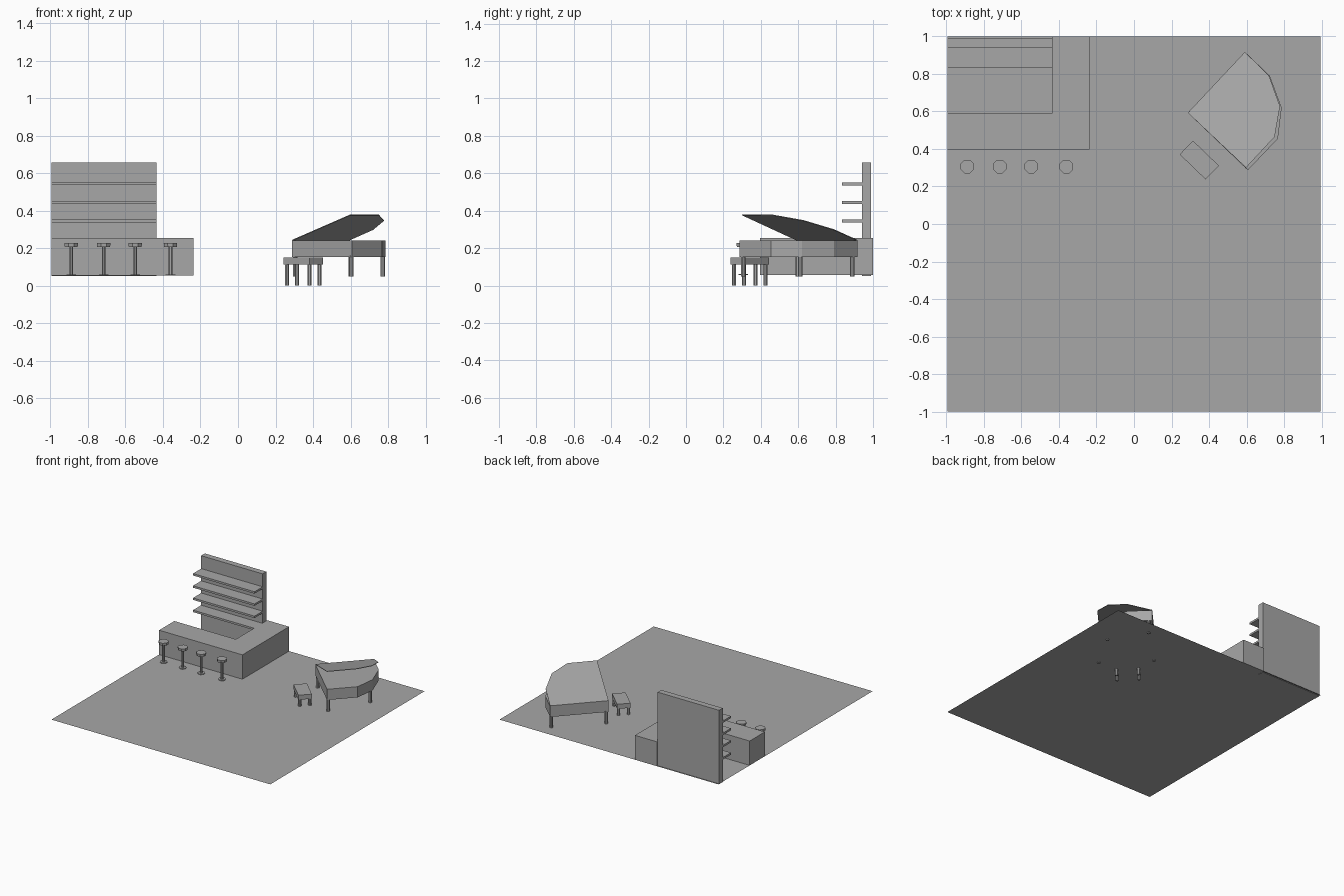
import bpy, bmesh, math
from mathutils import Matrix, Vector

if "Cube" in bpy.data.objects:
    bpy.data.objects.remove(bpy.data.objects["Cube"], do_unlink=True)

FLOOR = 0.055
grey = bpy.data.materials.new("plain_grey")
grey.use_nodes = True
grey.diffuse_color = (0.39, 0.39, 0.39, 1)
grey.node_tree.nodes["Principled BSDF"].inputs["Base Color"].default_value = grey.diffuse_color


def finish(name, bm):
    mesh = bpy.data.meshes.new(name)
    bm.to_mesh(mesh)
    bm.free()
    mesh.materials.append(grey)
    obj = bpy.data.objects.new(name, mesh)
    bpy.context.collection.objects.link(obj)
    return obj


def prism(name, outline, z0, z1):
    """Extrude a plan outline straight up."""
    bm = bmesh.new()
    face = bm.faces.new([bm.verts.new((x, y, z0)) for x, y in outline])
    top = bmesh.ops.extrude_face_region(bm, geom=[face])["geom"]
    verts = [v for v in top if isinstance(v, bmesh.types.BMVert)]
    bmesh.ops.translate(bm, verts=verts, vec=(0, 0, z1 - z0))
    bmesh.ops.recalc_face_normals(bm, faces=bm.faces)
    return finish(name, bm)


def box(name, x0, x1, y0, y1, z0, z1):
    return prism(name, [(x0, y0), (x1, y0), (x1, y1), (x0, y1)], z0, z1)


def post(name, x, y, z0, z1, r_low, r_top=None, sides=8):
    """Upright faceted cylinder or taper."""
    bm = bmesh.new()
    place = Matrix.Translation((x, y, (z0 + z1) / 2)) @ Matrix.Rotation(math.pi / sides, 4, "Z")
    bmesh.ops.create_cone(bm, cap_ends=True, segments=sides, radius1=r_low,
                          radius2=r_top or r_low, depth=z1 - z0, matrix=place)
    return finish(name, bm)


# Floor: a single sheet
bm = bmesh.new()
bmesh.ops.create_grid(bm, x_segments=1, y_segments=1, size=1,
                      matrix=Matrix.Translation((0, 0, FLOOR)) @ Matrix.Diagonal((0.993, 1, 1, 1)))
finish("floor", bm)

# Bar: L-shaped counter, back wall and shelves
LEFT, INNER, OUTER = -0.993, -0.435, -0.237
prism("bar_counter", [(LEFT, 0.396), (OUTER, 0.396), (OUTER, 1), (INNER, 1),
                      (INNER, 0.593), (LEFT, 0.593)], FLOOR, 0.255)
box("bar_back_wall", LEFT, INNER, 0.941, 0.989, 0.052, 0.658)
for i in range(4):
    z = 0.236 + 0.1 * i
    box(f"bar_shelf_{i + 1}", LEFT, INNER, 0.835, 0.941, z, z + 0.016)

# Bar stools
for i, x in enumerate((-0.889, -0.716, -0.548, -0.36)):
    n = i + 1
    post(f"stool_base_{n}", x, 0.306, FLOOR, FLOOR + 0.006, 0.028)
    post(f"stool_pole_{n}", x, 0.306, FLOOR, 0.21, 0.011)
    post(f"stool_seat_{n}", x, 0.306, 0.206, 0.227, 0.037, 0.039)

# Piano: case, four legs and an open lid hinged on the long straight edge
hinge_a, hinge_b = Vector((0.287, 0.593)), Vector((0.591, 0.917))
prism("piano_case", [hinge_a, (0.607, 0.287), (0.767, 0.455), (0.787, 0.62),
                     (0.724, 0.79), hinge_b], 0.152, 0.24)
for i, (x, y) in enumerate([(0.305, 0.597), (0.603, 0.306), (0.772, 0.61), (0.601, 0.888)]):
    post(f"piano_leg_{i + 1}", x, y, 0.048, 0.16, 0.013)

lid = prism("piano_lid", [hinge_a, (0.597, 0.3), (0.75, 0.465), (0.778, 0.628),
                          (0.72, 0.79), hinge_b], 0.24, 0.244)
along = (hinge_b - hinge_a).normalized()
across = Vector((along.y, -along.x))
for v in lid.data.vertices:
    v.co.z += 0.317 * max(0, (v.co.xy - hinge_a).dot(across))

# Piano bench, turned to face the keyboard side
turn = Matrix.Translation((0.348, 0.341, 0)) @ Matrix.Rotation(math.radians(-44), 4, "Z")
seat = box("bench_seat", -0.096, 0.096, -0.051, 0.051, 0.112, 0.15)
seat.data.transform(turn)
for sx in (-1, 1):
    for sy in (-1, 1):
        p = turn @ Vector((sx * 0.083, sy * 0.038, 0))
        side = ("left" if sx > 0 else "right") + ("_back" if sy > 0 else "_front")
        post(f"bench_leg_{side}", p.x, p.y, 0, 0.12, 0.012)
